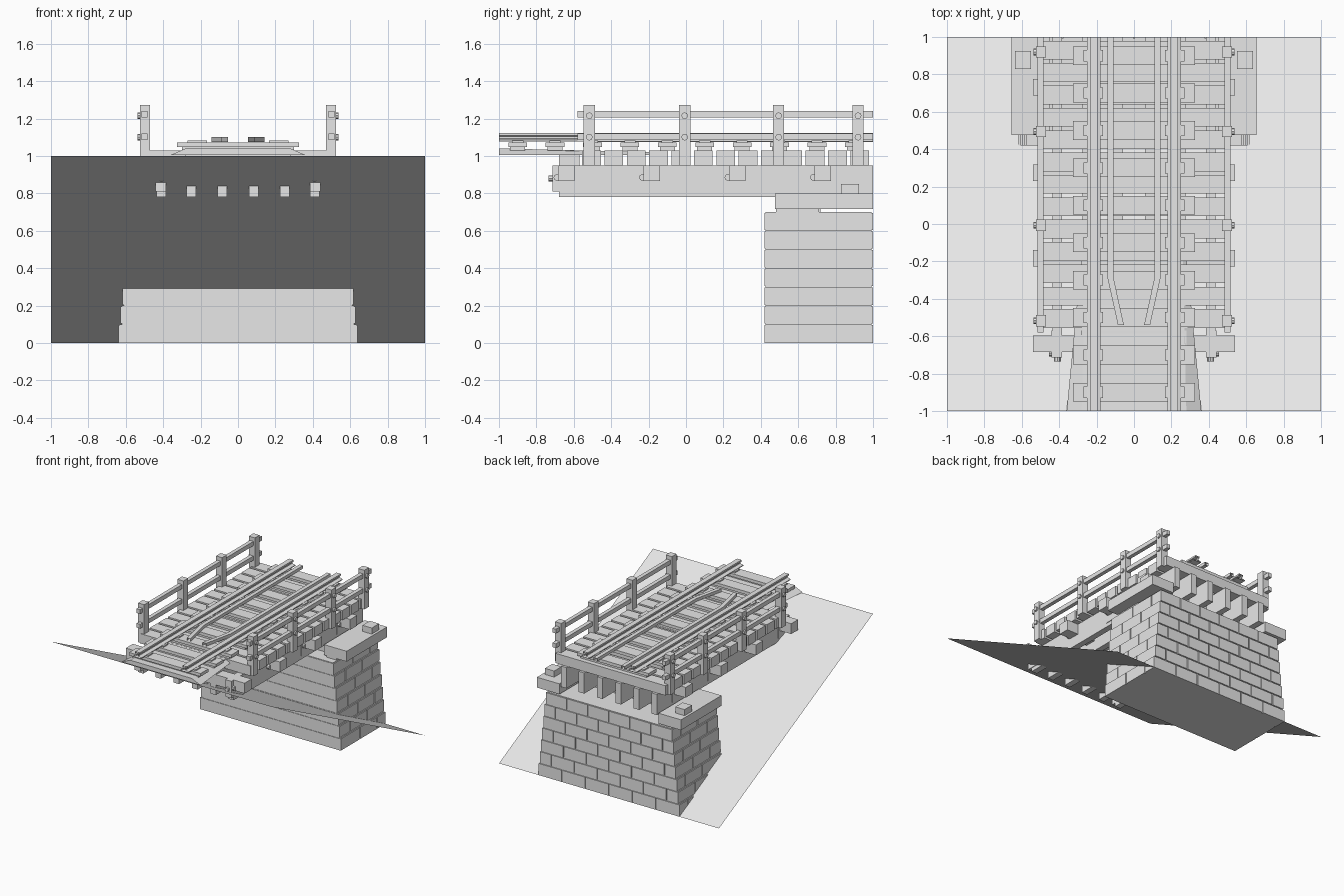
import bpy, bmesh, math
from mathutils import Matrix, Vector

old = bpy.data.objects.get("Cube")
if old:
    bpy.data.objects.remove(old, do_unlink=True)

grey = bpy.data.materials.new("plain_grey")
grey.use_nodes = True
grey.diffuse_color = (0.8, 0.8, 0.8, 1)
grey.node_tree.nodes["Principled BSDF"].inputs["Base Color"].default_value = (0.8, 0.8, 0.8, 1)


def finish(name, bm, recalc=True):
    if recalc:
        bmesh.ops.recalc_face_normals(bm, faces=bm.faces)
    mesh = bpy.data.meshes.new(name)
    bm.to_mesh(mesh)
    bm.free()
    mesh.materials.append(grey)
    obj = bpy.data.objects.new(name, mesh)
    bpy.context.collection.objects.link(obj)
    return obj


def add_box(bm, x0, x1, y0, y1, z0, z1):
    size = Matrix.Diagonal((x1 - x0, y1 - y0, z1 - z0, 1))
    centre = Matrix.Translation(((x0 + x1) / 2, (y0 + y1) / 2, (z0 + z1) / 2))
    bmesh.ops.create_cube(bm, size=1, matrix=centre @ size)


def boxes(name, items):
    bm = bmesh.new()
    for item in items:
        add_box(bm, *item)
    return finish(name, bm)


def both_sides(items):
    return [b for i in items for b in (i, (-i[1], -i[0]) + tuple(i[2:]))]


def sweep(name, profile, path):
    """Open-ended bar: profile of (x, z) carried along a path of (x, y)."""
    bm = bmesh.new()
    rings = [[bm.verts.new((px + x, y, z)) for x, z in profile] for px, y in path]
    n = len(profile)
    for a, b in zip(rings, rings[1:]):
        for i in range(n):
            j = (i + 1) % n
            bm.faces.new((a[i], a[j], b[j], b[i]))
    return finish(name, bm)


def bolts(name, spots, axis, radius, length):
    bm = bmesh.new()
    turn = Vector((0, 0, 1)).rotation_difference(Vector(axis)).to_matrix().to_4x4()
    for spot in spots:
        bmesh.ops.create_cone(bm, cap_ends=True, segments=8, radius1=radius, radius2=radius,
                              depth=length, matrix=Matrix.Translation(spot) @ turn)
    return finish(name, bm)


# Sloping ground sheet
bm = bmesh.new()
bm.faces.new([bm.verts.new(p) for p in ((-1, -1, 1), (1, -1, 1), (1, 1, 0), (-1, 1, 0))])
finish("ground_slope", bm, recalc=False)

# Track bed that tapers towards the bridge
bm = bmesh.new()
rings = []
for y, low, high, top in ((-1, 0.36, 0.28, 1.04), (-0.17, 0.28, 0.26, 1.02)):
    rings.append([bm.verts.new(p) for p in
                  ((-low, y, 1.005), (low, y, 1.005), (high, y, top), (-high, y, top))])
for i in range(4):
    j = (i + 1) % 4
    bm.faces.new((rings[0][i], rings[0][j], rings[1][j], rings[1][i]))
for ring in rings:
    bm.faces.new(ring)
finish("track_bed", bm)

# Stone pier: recessed core courses with separate facing stones
core, stones = [], []
gap, deep = 0.004, 0.008
for c in range(7):
    half = 0.64 - 0.011 * c
    z0, z1 = c * 0.1, c * 0.1 + 0.1
    core.append((-half + deep, half - deep, 0.424, 1 - deep, z0, z1))
    core.append((-half + deep, half - deep, 0.42, 0.5, z0 + gap * (c > 0), z1 - gap))
    # Back face
    count = 6
    step = 2 * half / count
    shift = step / 2 if c % 2 else 0
    for i in range(count + 1):
        a = max(-half, -half + i * step - shift)
        b = min(half, -half + (i + 1) * step - shift)
        if b - a > 0.02:
            stones.append((a + gap * (a > -half), b - gap * (b < half),
                           0.95, 1, z0 + gap * (c > 0), z1 - gap))
    # Side faces
    edges = [0.42, 0.56, 0.78, 1] if c % 2 else [0.42, 0.67, 0.89, 1]
    for a, b in zip(edges, edges[1:]):
        stones += both_sides([(half - 0.05, half, a + gap * (a > 0.42), b - gap * (b < 1),
                               z0 + gap * (c > 0), z1 - gap)])
boxes("pier_core", core)
boxes("pier_stones", stones)
boxes("pier_caps", both_sides([(0.45, 0.655, 0.475, 1, 0.715, 0.8),
                               (0.47, 0.56, 0.48, 0.71, 0.7, 0.715)]))
boxes("cap_blocks", both_sides([(0.55, 0.635, 0.83, 0.925, 0.8, 0.85)]))
boxes("bearing_timber", [(-0.45, 0.45, 0.55, 0.72, 0.7, 0.78)])

# Lengthwise girders and cross beams below the deck
boxes("girders", both_sides([(x - 0.025, x + 0.025, -0.68, 1, 0.78, 0.95)
                             for x in (0.085, 0.25, 0.41)]))
beam_y = [-0.64 + 0.457 * i for i in range(4)]
boxes("cross_beams", [(-0.54, 0.54, y - 0.045, y + 0.045, 0.865, 0.95) for y in beam_y])
boxes("beam_brackets", both_sides([(0.385, 0.44, y - 0.075, y + 0.07, 0.81, 0.95)
                                   for y in (beam_y[0], beam_y[2], beam_y[3])]))
bolts("beam_bolts", [(s * 0.41, -0.715, 0.88) for s in (-1, 1)], (0, 1, 0), 0.016, 0.04)
bolts("bracket_bolts", [(s * 0.44, y - 0.05, 0.885) for s in (-1, 1) for y in beam_y],
      (1, 0, 0), 0.018, 0.03)

# Deck planks
pitch = 0.1195
deck = [(-0.5, 0.5, -0.555 + pitch * i, -0.455 + pitch * i, 0.95, 1.03) for i in range(13)]
deck.append((-0.28, 0.28, -0.68, -0.57, 0.95, 1.03))
boxes("deck_planks", deck)

# Track sleepers and rail chairs
sleeper_y = [-0.9 + 0.2 * i for i in range(10)]
boxes("sleepers", [b for y in sleeper_y for b in (
    (-0.3, 0.3, y - 0.04, y + 0.04, 1.03, 1.05),
    (-0.325, 0.325, y - 0.05, y + 0.05, 1.048, 1.073))])
boxes("rail_chairs", both_sides([(0.165, 0.27, y - 0.03, y + 0.03, 1.073, 1.083)
                                 for y in sleeper_y]))

# Running rails with open ends
half_rail = [(0.036, 1.078), (0.036, 1.085), (0.008, 1.092), (0.008, 1.105),
             (0.02, 1.109), (0.02, 1.123)]
rail = half_rail + [(-x, z) for x, z in reversed(half_rail)]
bar = [(-0.016, 1.075), (0.016, 1.075), (0.016, 1.1), (-0.016, 1.1)]
for side, word in ((1, "left"), (-1, "right")):
    sweep("rail_" + word, rail, [(side * 0.215, -1), (side * 0.215, 1)])
    # Inner guard rail that bends to the middle
    sweep("guard_rail_" + word, bar,
          [(side * 0.07, -0.54), (side * 0.125, -0.29), (side * 0.125, 1)])

# Handrails
post_y = [-0.517, -0.007, 0.495, 0.92]
boxes("railing_posts", both_sides([(0.47, 0.525, y - 0.03, y + 0.03, 0.95, 1.272)
                                   for y in post_y]))
boxes("handrails", both_sides([(0.483, 0.515, -0.58, 1, 1.205, 1.24),
                               (0.483, 0.515, -0.58, 1, 1.085, 1.12)]))
bolts("railing_bolts", [(s * 0.525, y, z) for s in (-1, 1) for y in post_y for z in (1.215, 1.1)],
      (1, 0, 0), 0.018, 0.025)
